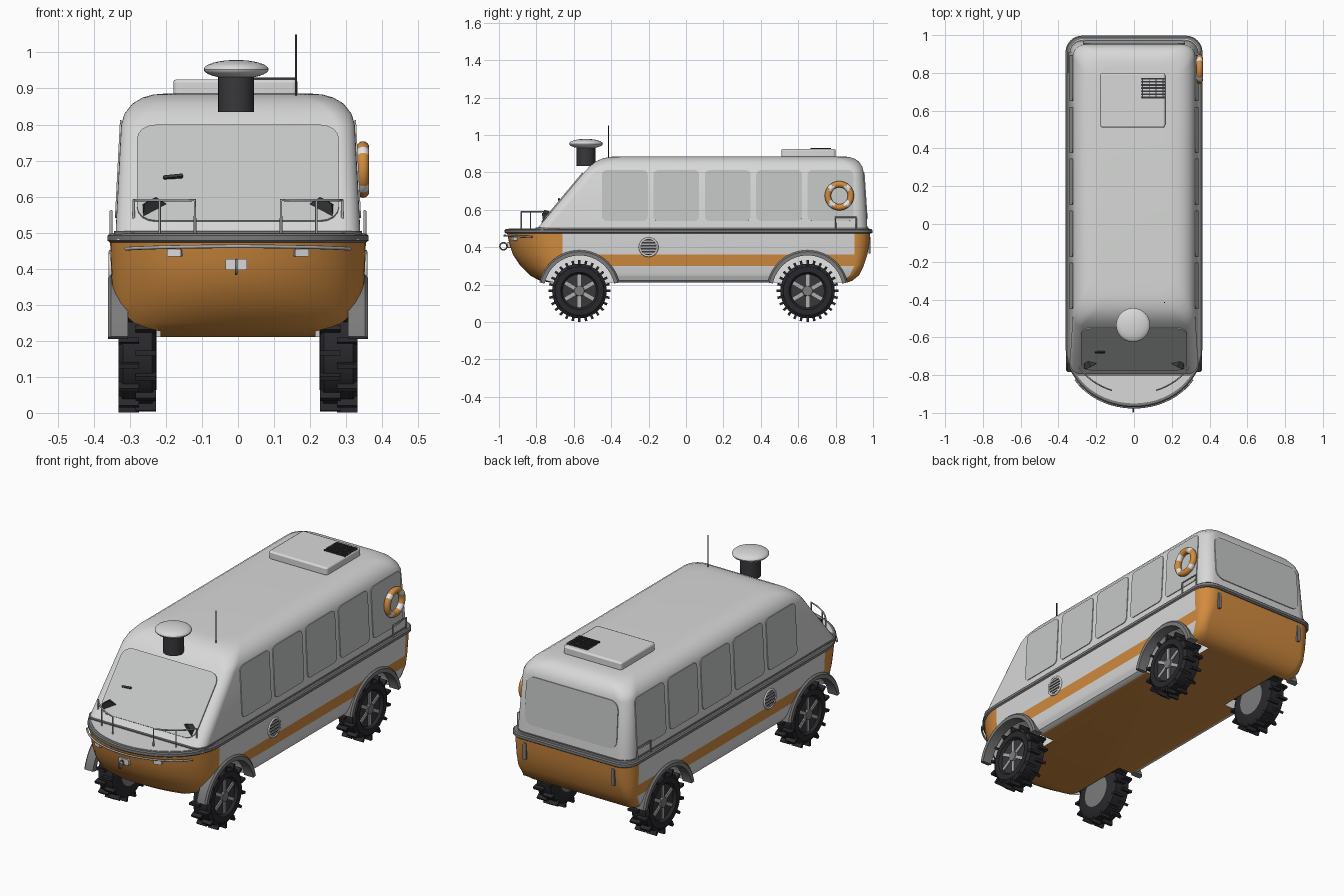
import bpy, bmesh
from math import sin, cos, pi, radians, sqrt
from mathutils import Vector, Matrix

if "Cube" in bpy.data.objects:
    bpy.data.objects.remove(bpy.data.objects["Cube"])


def material(name, r, g, b):
    m = bpy.data.materials.new(name)
    m.use_nodes = True
    m.diffuse_color = (r, g, b, 1)
    m.node_tree.nodes["Principled BSDF"].inputs["Base Color"].default_value = (r, g, b, 1)
    return m


LIGHT = material("light grey paint", .68, .69, .68)
GLASS = material("window grey", .56, .575, .57)
ORANGE = material("orange paint", .64, .26, .05)
TRIM = material("mid grey trim", .2, .2, .205)
RUBBER = material("black rubber", .022, .022, .026)
DARK = material("charcoal", .04, .04, .045)
METAL = material("pale metal", .42, .42, .42)
WHITE = material("white", .88, .88, .88)


def finish(name, bm, mats, angle=35):
    me = bpy.data.meshes.new(name)
    bmesh.ops.remove_doubles(bm, verts=bm.verts, dist=1e-5)
    bmesh.ops.recalc_face_normals(bm, faces=bm.faces)
    bm.to_mesh(me)
    bm.free()
    for m in mats:
        me.materials.append(m)
    me.shade_smooth()
    me.set_sharp_from_angle(angle=radians(angle))
    ob = bpy.data.objects.new(name, me)
    bpy.context.collection.objects.link(ob)
    return ob


def outline(z, w, front, rear, rx, fy, ry, n):
    """Plan outline: rounded nose from y=fy to front, rounded tail from y=ry to rear."""
    half, rr = [], rear - ry
    for i in range(n + 1):
        t = pi / 2 * i / n
        half.append((w - rx + rx * sin(t), fy + (front - fy) * cos(t), z))
    for i in range(n + 1):
        t = pi / 2 * i / n
        half.append((w - rr + rr * cos(t), ry + rr * sin(t), z))
    return half + [(-x, y, z) for x, y, z in reversed(half)]


def loft(name, levels, mats, rule=None, n=8):
    bm = bmesh.new()
    rings = [[bm.verts.new(p) for p in outline(*lv, n)] for lv in levels]
    for a, b in zip(rings, rings[1:]):
        for i in range(len(a)):
            j = (i + 1) % len(a)
            bm.faces.new((a[i], a[j], b[j], b[i]))
    bm.faces.new(rings[0])
    bm.faces.new(rings[-1])
    if rule:
        for f in bm.faces:
            f.material_index = rule(f.calc_center_bounds())
    return finish(name, bm, mats)


def box(bm, loc, size, rot=None, mi=0):
    mat = (rot or Matrix()) @ Matrix.Translation(loc) @ Matrix.Diagonal((*size, 1))
    for v in bmesh.ops.create_cube(bm, size=1, matrix=mat)["verts"]:
        for f in v.link_faces:
            f.material_index = mi


def plate(name, o, u, v, w, h, r, t, mat):
    """Rounded plate centred on o, spanned by u and v, thickened along u x v."""
    o, u, v = Vector(o), Vector(u).normalized(), Vector(v).normalized()
    bm = bmesh.new()
    ring = []
    for k, (sx, sy) in enumerate(((1, 1), (-1, 1), (-1, -1), (1, -1))):
        for i in range(5):
            a = pi / 2 * (k + i / 4)
            ring.append(bm.verts.new(o + u * (sx * (w / 2 - r) + r * cos(a))
                                     + v * (sy * (h / 2 - r) + r * sin(a))))
    face = bm.faces.new(ring)
    ext = bmesh.ops.extrude_face_region(bm, geom=[face])
    bmesh.ops.translate(bm, vec=u.cross(v) * t,
                        verts=[g for g in ext["geom"] if isinstance(g, bmesh.types.BMVert)])
    bm.faces.new(ring) if not face.is_valid else None
    return finish(name, bm, [mat])


def tube(name, pts, r, mat, cyclic=False):
    cu = bpy.data.curves.new(name, "CURVE")
    cu.dimensions, cu.bevel_depth, cu.bevel_resolution, cu.use_fill_caps = "3D", r, 2, True
    sp = cu.splines.new("POLY")
    sp.points.add(len(pts) - 1)
    for p, q in zip(sp.points, pts):
        p.co = (*q, 1)
    sp.use_cyclic_u = cyclic
    tmp = bpy.data.objects.new(name + " path", cu)
    bpy.context.collection.objects.link(tmp)
    bpy.context.view_layer.update()
    me = bpy.data.meshes.new_from_object(tmp.evaluated_get(bpy.context.evaluated_depsgraph_get()))
    bpy.data.objects.remove(tmp)
    me.materials.clear()
    me.materials.append(mat)
    me.shade_smooth()
    me.set_sharp_from_angle(angle=radians(50))
    bpy.context.collection.objects.link(bpy.data.objects.new(name, me))


def lathe(bm, profile, axis, steps=32):
    vs = [bm.verts.new(p) for p in profile]
    es = [bm.edges.new(e) for e in zip(vs, vs[1:])]
    bmesh.ops.spin(bm, geom=vs + es, axis=axis, cent=(0, 0, 0), angle=2 * pi, steps=steps, use_merge=True)


AXLES, HUB_Z = (-.57, .65), .166

# Boat hull with painted stripe, orange bow, stern and bottom
hull_levels = [(.21, .30, -.72, .86), (.222, .325, -.785, .89), (.25, .338, -.835, .925), (.30, .345, -.885, .95),
               (.36, .35, -.925, .97), (.42, .353, -.945, .98), (.482, .355, -.958, .985)]
hull_paint = lambda c: int(c.z < .211 or abs(c.y - .1) > .5 or .30 < c.z < .36)
hull = loft("hull", [(z, w, f, r, w, -.66, min(.90, r - .05)) for z, w, f, r in hull_levels],
            [LIGHT, ORANGE], hull_paint, 14)

# Wheel wells cut into the hull
bm = bmesh.new()
for s in (1, -1):
    for y in AXLES:
        bmesh.ops.create_cone(bm, cap_ends=True, segments=48, radius1=.2, radius2=.2, depth=.3,
                              matrix=Matrix.Translation((s * .365, y, HUB_Z)) @ Matrix.Rotation(pi / 2, 4, "Y"))
cutter = finish("wheel_well_cutter", bm, [WHITE])
cutter.hide_render = True
mod = hull.modifiers.new("wells", "BOOLEAN")
mod.object, mod.operation, mod.solver, mod.material_mode = cutter, "DIFFERENCE", "EXACT", "TRANSFER"
bpy.context.view_layer.update()
cut = bpy.data.meshes.new_from_object(hull.evaluated_get(bpy.context.evaluated_depsgraph_get()))
hull.modifiers.clear()
hull.data = cut
cut.set_sharp_from_angle(angle=radians(35))
bpy.data.objects.remove(cutter)

# Gunwale and deck
loft("gunwale", [(z, w, -.608 - w, .635 + w, w, -.66, .91) for z, w in
                 ((.472, .354), (.478, .362), (.492, .362), (.497, .356))], [TRIM], n=14)
loft("deck", [(z, .345, -.95, .98, .345, -.66, .90) for z in (.485, .499)], [LIGHT], n=14)
loft("cabin_coaming", [(z, .344, -.805, .976, .06, -.74, .90) for z in (.49, .504)], [TRIM])

# Cabin shell with raked front
cabin = [(.48, .34, -.812, .971, .05), (.53, .338, -.77, .968, .05), (.80, .324, -.545, .95, .05),
         (.83, .315, -.518, .943, .06), (.858, .293, -.483, .924, .07), (.875, .264, -.445, .898, .08),
         (.883, .235, -.405, .868, .08), (.886, .2, -.365, .83, .08)]
loft("cabin", [(z, w, f, r, c, f + c + .01, r - c - .015) for z, w, f, r, c in cabin], [LIGHT])

# Windows
plate("windscreen", (0, -.66, .663), (1, 0, 0), (0, .225, .27), .56, .345, .05, .006, GLASS)
plate("rear_window", (0, .958, .675), (-1, 0, 0), (0, -.018, .27), .54, .25, .045, .005, GLASS)
for s, side in ((1, "left"), (-1, "right")):
    for i in range(5):
        plate(f"{side}_window_{i + 1}", (s * .3305, -.327 + .275 * i, .676), (0, s, 0), (-s * .014, 0, .27),
              .245, .272, .025, .004, GLASS)

# Wheel with staggered paddle cleats and spokes
bm = bmesh.new()
rim = ((0, 0), (0, .085), (.002, .13), (.012, .146), (.093, .146), (.105, .13), (.105, .1),
       (.09, .09), (.09, .03), (.1, .026), (.1, 0))
lathe(bm, [(x, 0, r) for x, r in rim], (1, 0, 0))
for f in bm.faces:
    rad = max(sqrt(v.co.y ** 2 + v.co.z ** 2) for v in f.verts)
    x = f.calc_center_median().x
    f.material_index = (3 if x < .05 else 1) if rad < .092 else 0
    if rad < .031 and x > .05:
        f.material_index = 3
for i in range(28):
    rot = Matrix.Rotation(2 * pi * i / 28, 4, "X")
    box(bm, (.03 if i % 2 else .077, 0, .15), (.056, .013, .03), rot)
for i in range(6):
    rot = Matrix.Rotation(pi / 3 * i, 4, "X")
    box(bm, (.09, 0, .057), (.012, .018, .062), rot, 2)
wheel = finish("wheel", bm, [RUBBER, DARK, METAL, TRIM])
wheel_mesh = wheel.data
bpy.data.objects.remove(wheel)

for s, side in ((1, "left"), (-1, "right")):
    for y, end in zip(AXLES, ("front", "rear")):
        ob = bpy.data.objects.new(f"{end}_{side}_wheel", wheel_mesh)
        bpy.context.collection.objects.link(ob)
        ob.location = (s * .226, y, HUB_Z)
        ob.rotation_euler.z = 0 if s > 0 else pi
        # Fender arch
        bm = bmesh.new()
        vs = [bm.verts.new((s * x, 0, r)) for x, r in ((.305, .19), (.36, .19), (.36, .21), (.352, .218), (.305, .218))]
        prof = bm.faces.new(vs)
        bmesh.ops.rotate(bm, verts=vs, cent=(0, 0, 0), matrix=Matrix.Rotation(radians(-78), 3, "X"))
        res = bmesh.ops.spin(bm, geom=[prof], axis=(1, 0, 0), cent=(0, 0, 0), angle=radians(156), steps=24)
        if not prof.is_valid:
            bm.faces.new(vs)
        finish(f"{end}_{side}_fender", bm, [TRIM]).location = (0, y, HUB_Z)

    # Round side vent
    circle = [(s * .353, -.2 + .047 * cos(a * pi / 16), .40 + .047 * sin(a * pi / 16)) for a in range(32)]
    tube(f"{side}_vent_ring", circle, .006, LIGHT, True)
    plate(f"{side}_vent_back", (s * .351, -.2, .40), (0, s, 0), (0, 0, 1), .09, .09, .0449, .004, DARK)
    for k in range(-2, 3):
        plate(f"{side}_vent_slat_{k + 3}", (s * .354, -.2, .40 + .016 * k), (0, s, 0), (0, 0, 1),
              2 * sqrt(.044 ** 2 - (.016 * k) ** 2), .008, .002, .004, METAL)

    # Bow handrail, stern grab rail
    bow = [(s * .33 * sin(t), -.63 - .268 * cos(t), .59) for t in [.37 + .7 * i / 8 for i in range(9)]]
    foot = lambda p: (p[0], p[1], .495)
    tube(f"{side}_bow_rail", [foot(bow[0])] + bow + [foot(bow[-1])], .004, METAL)
    tube(f"{side}_bow_post", [bow[4], foot(bow[4])], .0035, METAL)
    tube(f"{side}_stern_rail", [(s * .352, y, z) for y, z in ((.80, .49), (.80, .56), (.91, .56), (.91, .49))],
         .004, METAL)

    # Horn speaker, bow lamp, stern light
    bm = bmesh.new()
    bmesh.ops.create_cone(bm, cap_ends=True, segments=6, radius1=.04, radius2=.014, depth=.06,
                          matrix=Matrix.Translation((s * .245, -.725, .565)) @ Matrix.Rotation(s * -.5, 4, "Z")
                          @ Matrix.Rotation(radians(-80), 4, "X"))
    finish(f"{side}_horn", bm, [DARK])
    plate(f"{side}_bow_lamp", (s * .172, -.908, .444), (1, s * .28, 0), (0, 0, 1), .04, .02, .003, .022, LIGHT)
    plate(f"{side}_stern_light", (s * .26, .975, .41), (-1, 0, 0), (0, 0, 1), .018, .09, .004, .012, TRIM)

# Bow bumper rod and towing ring
tube("bow_bumper", [(.365 * sin(t), -.66 - .312 * cos(t), .448 + .014 * cos(t)) for t in
                    [-1.02 + 2.04 * i / 24 for i in range(25)]], .005, METAL)
plate("tow_plate", (-.005, -.925, .412), (1, 0, 0), (0, 0, 1), .06, .03, .004, .03, LIGHT)
tube("tow_ring", [(-.005, -.976 + .019 * cos(a * pi / 8), .405 + .019 * sin(a * pi / 8)) for a in range(16)],
     .004, TRIM, True)

# Roof: radar dome, antenna, air unit with grille
bm = bmesh.new()
bmesh.ops.create_uvsphere(bm, u_segments=32, v_segments=16, radius=1,
                          matrix=Matrix.Translation((-.005, -.535, .953)) @ Matrix.Diagonal((.09, .09, .026, 1)))
finish("radar_dome", bm, [LIGHT])
bm = bmesh.new()
bmesh.ops.create_cone(bm, cap_ends=True, segments=32, radius1=.05, radius2=.05, depth=.1,
                      matrix=Matrix.Translation((-.005, -.535, .885)))
finish("radar_base", bm, [DARK])
tube("antenna", [(.161, -.415, .87), (.161, -.415, 1.05)], .003, DARK)
unit = plate("roof_unit", (-.007, .655, .88), (1, 0, 0), (0, 1, 0), .345, .29, .015, .045, LIGHT)
bev = unit.modifiers.new("soft edge", "BEVEL")
bev.width, bev.segments, bev.limit_method, bev.angle_limit = .008, 2, "ANGLE", radians(50)
for k in range(7):
    plate(f"grille_slat_{k + 1}", (.1, .67 + .0165 * k, .924), (1, 0, 0), (0, 1, 0), .125, .009, .002, .007, DARK)
for k in range(4):
    plate(f"grille_bar_{k + 1}", (.045 + .036 * k, .72, .924), (1, 0, 0), (0, 1, 0), .004, .108, .001, .005, DARK)

# Wiper stub
plate("wiper", (-.18, -.675, .652), (1, 0, .1), (0, .225, .27), .055, .01, .004, .009, DARK)

# Lifebuoy with four white bands
bm = bmesh.new()
lathe(bm, [(.017 * cos(a * pi / 8), 0, .0615 + .017 * sin(a * pi / 8)) for a in range(17)], (1, 0, 0), 40)
for f in bm.faces:
    c = f.calc_center_median()
    f.material_index = int(abs(abs(c.y) - abs(c.z)) < .02)
finish("lifebuoy", bm, [ORANGE, WHITE]).location = (.347, .82, .675)
